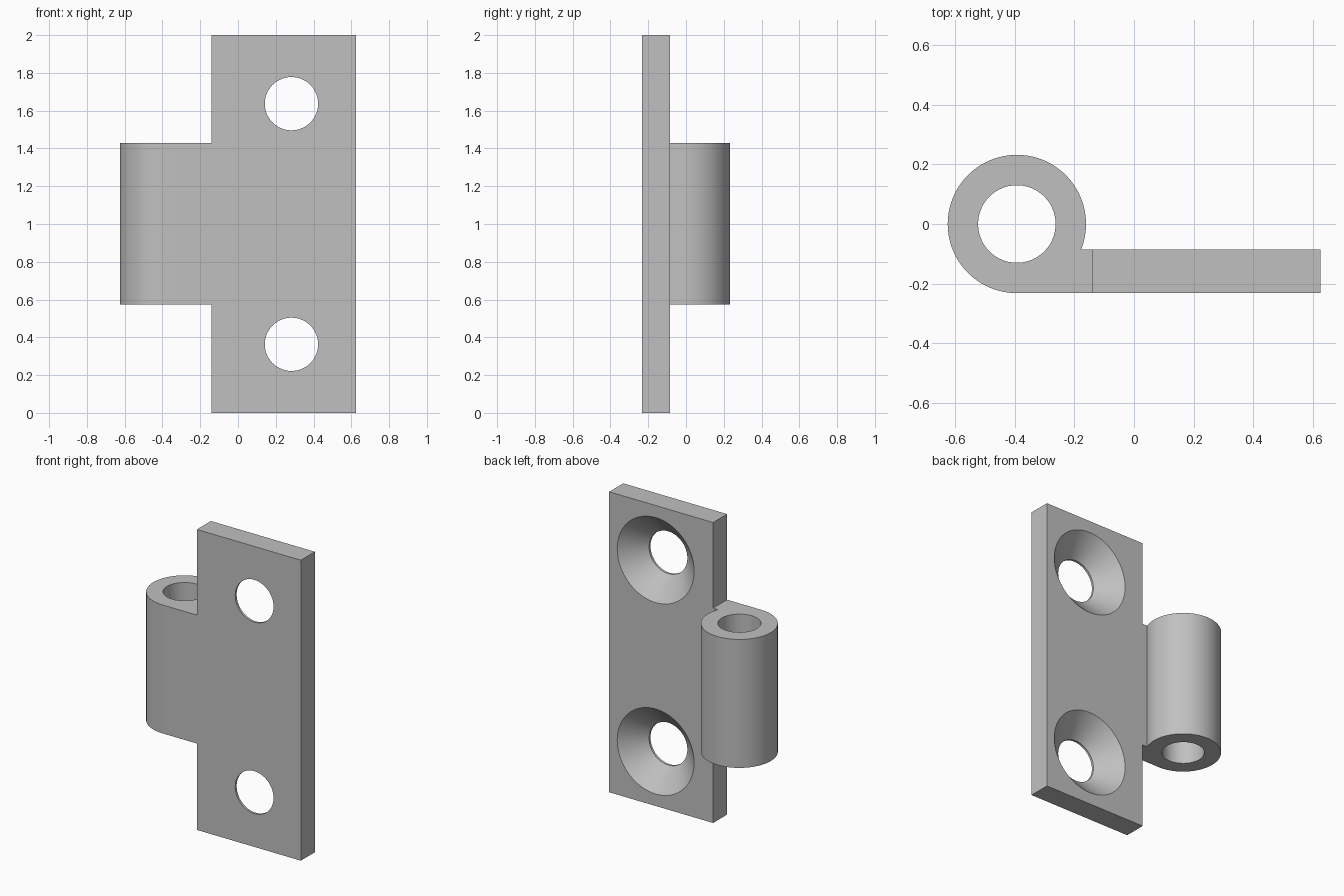
import bpy, bmesh, math

cube = bpy.data.objects.get("Cube")
if cube:
    bpy.data.objects.remove(cube, do_unlink=True)

# Main dimensions
FRONT, BACK = -0.232, -0.085          # leaf faces along y
LEFT, RIGHT = -0.14, 0.625            # leaf edges along x
R_OUT, R_BORE = 0.232, 0.13           # knuckle radii
PIN_X = -0.393
Z_LOW, Z_HIGH = 0.575, 1.43           # knuckle ends
HOLE_X, HOLE_HEIGHTS = 0.283, (0.363, 1.637)
R_HOLE, R_SINK, SINK_DEPTH = 0.141, 0.283, 0.132

steel = bpy.data.materials.new("plain_grey_steel")
steel.use_nodes = True
grey = (0.53, 0.53, 0.53, 1)
steel.diffuse_color = grey
steel.node_tree.nodes["Principled BSDF"].inputs["Base Color"].default_value = grey


def make_object(name, bm):
    bmesh.ops.recalc_face_normals(bm, faces=bm.faces)
    mesh = bpy.data.meshes.new(name)
    bm.to_mesh(mesh)
    bm.free()
    mesh.materials.append(steel)
    obj = bpy.data.objects.new(name, mesh)
    bpy.context.collection.objects.link(obj)
    return obj


def extrude_profile(name, points, z0, z1):
    """Extrude an xy outline from z0 up to z1."""
    bm = bmesh.new()
    face = bm.faces.new([bm.verts.new((x, y, z0)) for x, y in points])
    top = bmesh.ops.extrude_face_region(bm, geom=[face])["geom"]
    verts = [v for v in top if isinstance(v, bmesh.types.BMVert)]
    bmesh.ops.translate(bm, verts=verts, vec=(0, 0, z1 - z0))
    return make_object(name, bm)


def circle(cx, cy, r, n, start=0.0, sweep=math.tau):
    return [(cx + r * math.cos(start + sweep * i / n),
             cy + r * math.sin(start + sweep * i / n)) for i in range(n)]


def screw_cutter(name, z):
    """Straight hole that flares into a cone at the back, turned about y."""
    bm = bmesh.new()
    slope = (R_SINK - R_HOLE) / SINK_DEPTH
    extra = 0.05
    profile = [(R_HOLE, FRONT - extra), (R_HOLE, BACK - SINK_DEPTH),
               (R_SINK + slope * extra, BACK + extra)]
    rings = [[bm.verts.new((x, y, h)) for x, h in circle(HOLE_X, z, r, 96)]
             for r, y in profile]
    for a, b in zip(rings, rings[1:]):
        for i in range(len(a)):
            j = (i + 1) % len(a)
            bm.faces.new((a[i], a[j], b[j], b[i]))
    bm.faces.new(rings[0])
    bm.faces.new(rings[-1])
    return make_object(name, bm)


def boolean(target, other, operation):
    other.hide_render = True
    mod = target.modifiers.new(operation.lower(), "BOOLEAN")
    mod.operation, mod.solver, mod.object = operation, "EXACT", other
    bpy.context.view_layer.objects.active = target
    bpy.ops.object.modifier_apply(modifier=mod.name)
    bpy.data.objects.remove(other, do_unlink=True)


# Flat leaf with two countersunk screw holes
leaf = extrude_profile("hinge_leaf", [(LEFT, FRONT), (RIGHT, FRONT),
                                      (RIGHT, BACK), (LEFT, BACK)], 0, 2)

# Rolled knuckle, tangent to the front face, with a short web into the leaf
start = math.asin(BACK / R_OUT)
outline = circle(PIN_X, 0, R_OUT, 100, start, 1.5 * math.pi - start)
outline += [(PIN_X, FRONT), (LEFT + 0.05, FRONT), (LEFT + 0.05, BACK)]
knuckle = extrude_profile("knuckle", outline, Z_LOW, Z_HIGH)
bore = extrude_profile("pin_bore", circle(PIN_X, 0, R_BORE, 96),
                       Z_LOW - 0.1, Z_HIGH + 0.1)
boolean(knuckle, bore, "DIFFERENCE")
boolean(leaf, knuckle, "UNION")
for height in HOLE_HEIGHTS:
    boolean(leaf, screw_cutter("screw_hole", height), "DIFFERENCE")

# Smooth round walls, crisp edges
bpy.ops.object.select_all(action="DESELECT")
leaf.select_set(True)
bpy.context.view_layer.objects.active = leaf
bpy.ops.object.shade_smooth_by_angle(angle=math.radians(25))
weighted = leaf.modifiers.new("flat_face_normals", "WEIGHTED_NORMAL")
weighted.keep_sharp = True
